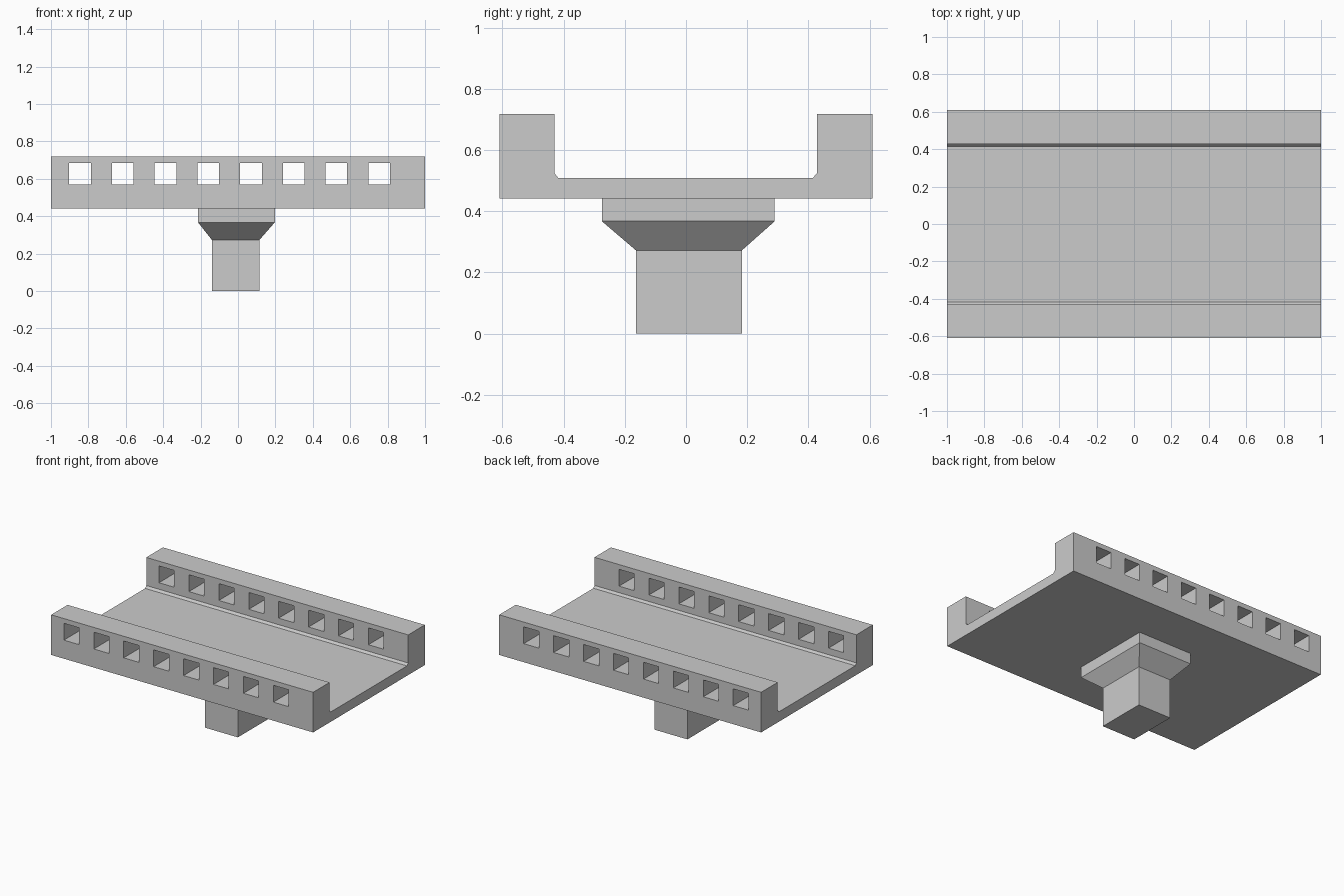
import bpy, bmesh

if "Cube" in bpy.data.objects:
    bpy.data.objects.remove(bpy.data.objects["Cube"])


def make_object(name, bm):
    bmesh.ops.recalc_face_normals(bm, faces=bm.faces)
    mesh = bpy.data.meshes.new(name)
    bm.to_mesh(mesh)
    bm.free()
    obj = bpy.data.objects.new(name, mesh)
    bpy.context.collection.objects.link(obj)
    return obj


def loft(bm, rings):
    """Skin a stack of equal-length point rings and cap both ends."""
    loops = [[bm.verts.new(p) for p in ring] for ring in rings]
    n = len(loops[0])
    for a, b in zip(loops, loops[1:]):
        for i in range(n):
            j = (i + 1) % n
            bm.faces.new((a[i], a[j], b[j], b[i]))
    bm.faces.new(loops[0][::-1])
    bm.faces.new(loops[-1])


def rect(x0, x1, y0, y1, z):
    return [(x0, y0, z), (x1, y0, z), (x1, y1, z), (x0, y1, z)]


# Deck with raised side walls: channel profile (y, z) extruded along x
profile = [(-0.609, 0.441), (0.609, 0.441), (0.609, 0.718), (0.428, 0.718),
           (0.428, 0.524), (0.415, 0.509), (-0.418, 0.509), (-0.43, 0.524),
           (-0.43, 0.718), (-0.609, 0.718)]
bm = bmesh.new()
loft(bm, [[(x, y, z) for y, z in profile] for x in (-1, 1)])
deck = make_object("bridge_deck", bm)

# Row of square openings cut through both walls
bm = bmesh.new()
for i in range(8):
    cx = -0.845 + i * 0.2285
    loft(bm, [rect(cx - 0.058, cx + 0.058, -0.8, 0.8, z) for z in (0.569, 0.685)])
cutter = make_object("opening_cutter", bm)
cutter.hide_render = True

mod = deck.modifiers.new("openings", 'BOOLEAN')
mod.operation = 'DIFFERENCE'
mod.solver = 'EXACT'
mod.object = cutter
bpy.context.view_layer.objects.active = deck
bpy.ops.object.modifier_apply(modifier=mod.name)
bpy.data.objects.remove(cutter)

# Support pier: straight shaft, flared neck and square cap
shaft = (-0.139, 0.114, -0.164, 0.183)
cap = (-0.214, 0.197, -0.275, 0.29)
bm = bmesh.new()
loft(bm, [rect(*shaft, 0), rect(*shaft, 0.272), rect(*cap, 0.367), rect(*cap, 0.441)])
make_object("support_pier", bm)
